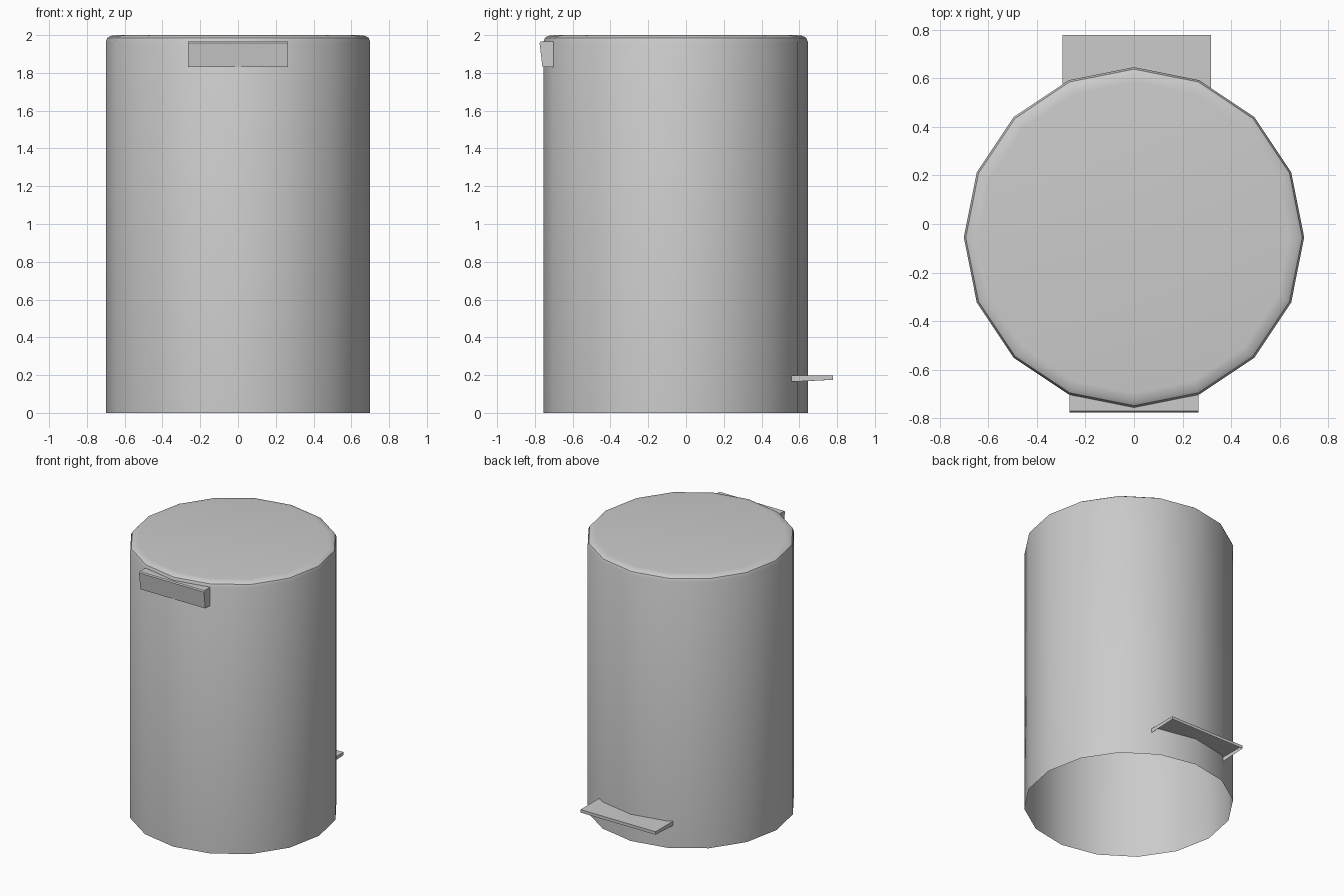
import bpy, bmesh, math

if "Cube" in bpy.data.objects:
    bpy.data.objects.remove(bpy.data.objects["Cube"])

CY, R, SIDES = -0.055, 0.70, 16


def loft(name, rings, closed=True, cap_bottom=False, cap_top=False):
    """Skin matching rings of points; an open loft leaves out the last wall."""
    bm = bmesh.new()
    loops = [[bm.verts.new(p) for p in ring] for ring in rings]
    n = len(loops[0])
    for a, b in zip(loops, loops[1:]):
        for i in (range(n) if closed else range(n - 1)):
            j = (i + 1) % n
            bm.faces.new((a[i], a[j], b[j], b[i]))
    return finish(name, bm, loops, cap_bottom, cap_top)


def finish(name, bm, loops, cap_bottom, cap_top):
    if cap_bottom:
        bm.faces.new(loops[0][::-1])
    if cap_top:
        bm.faces.new(loops[-1])
    bm.normal_update()
    mesh = bpy.data.meshes.new(name)
    bm.to_mesh(mesh)
    bm.free()
    ob = bpy.data.objects.new(name, mesh)
    bpy.context.collection.objects.link(ob)
    bpy.ops.object.select_all(action='DESELECT')
    ob.select_set(True)
    bpy.context.view_layer.objects.active = ob
    bpy.ops.object.shade_smooth_by_angle(angle=math.radians(30))
    return ob


def circle(r, z):
    return [(r * math.cos(2 * math.pi * k / SIDES),
             CY + r * math.sin(2 * math.pi * k / SIDES), z) for k in range(SIDES)]


def body_y(x, side):
    """Y of the faceted body wall at x, on the front (-1) or back (+1)."""
    t = 2 * math.pi / SIDES
    pts = [(R * math.sin(k * t), R * math.cos(k * t)) for k in range(5)]
    for (x0, y0), (x1, y1) in zip(pts, pts[1:]):
        if x0 <= abs(x) <= x1:
            return CY + side * (y0 + (y1 - y0) * (abs(x) - x0) / (x1 - x0))


# Body: open at the bottom, softly rounded top rim
profile = [(0.70, 0), (0.70, 1.965), (0.692, 1.985), (0.675, 1.996), (0.64, 2.0)]
loft("bin_body", [circle(r, z) for r, z in profile], cap_top=True)

# Lid handle: tapered grip that fits against the front wall
W = 0.265
handle_rings = []
for z, y in [(1.83, -0.76), (1.957, -0.775), (1.965, -0.769)]:
    b = body_y(W, -1)
    handle_rings.append([(-W, b, z), (-W, y, z), (W, y, z), (W, b, z),
                         (0, body_y(0, -1), z)])
# walls on the three outer sides only
bm_rings = [[p for p in ring] for ring in handle_rings]


def open_shell(name, rings, outer, cap_bottom):
    """Top plate with a skirt along its first `outer` edges."""
    bm = bmesh.new()
    loops = [[bm.verts.new(p) for p in ring] for ring in rings]
    for a, b in zip(loops, loops[1:]):
        for i in range(outer):
            bm.faces.new((a[i], a[i + 1], b[i + 1], b[i]))
    ob = finish(name, bm, loops, cap_bottom, True)
    bm = bmesh.new()
    bm.from_mesh(ob.data)
    bmesh.ops.delete(bm, geom=[v for v in bm.verts if not v.link_faces], context='VERTS')
    bm.to_mesh(ob.data)
    bm.free()
    return ob


open_shell("lid_handle", bm_rings, 3, True)

# Foot pedal: thin plate with a shallow skirt, hollow underneath
XL, XR, YO = -0.295, 0.317, 0.777
plan = [(XR, body_y(XR, 1)), (XR, YO), (XL, YO), (XL, body_y(XL, 1)),
        (-0.268, body_y(-0.268, 1)), (0, body_y(0, 1)), (0.268, body_y(0.268, 1))]
lower = [(x, y, 0.175 if y == YO else 0.165) for x, y in plan]
upper = [(x, y, 0.197) for x, y in plan]
open_shell("foot_pedal", [lower, upper], 3, False)
